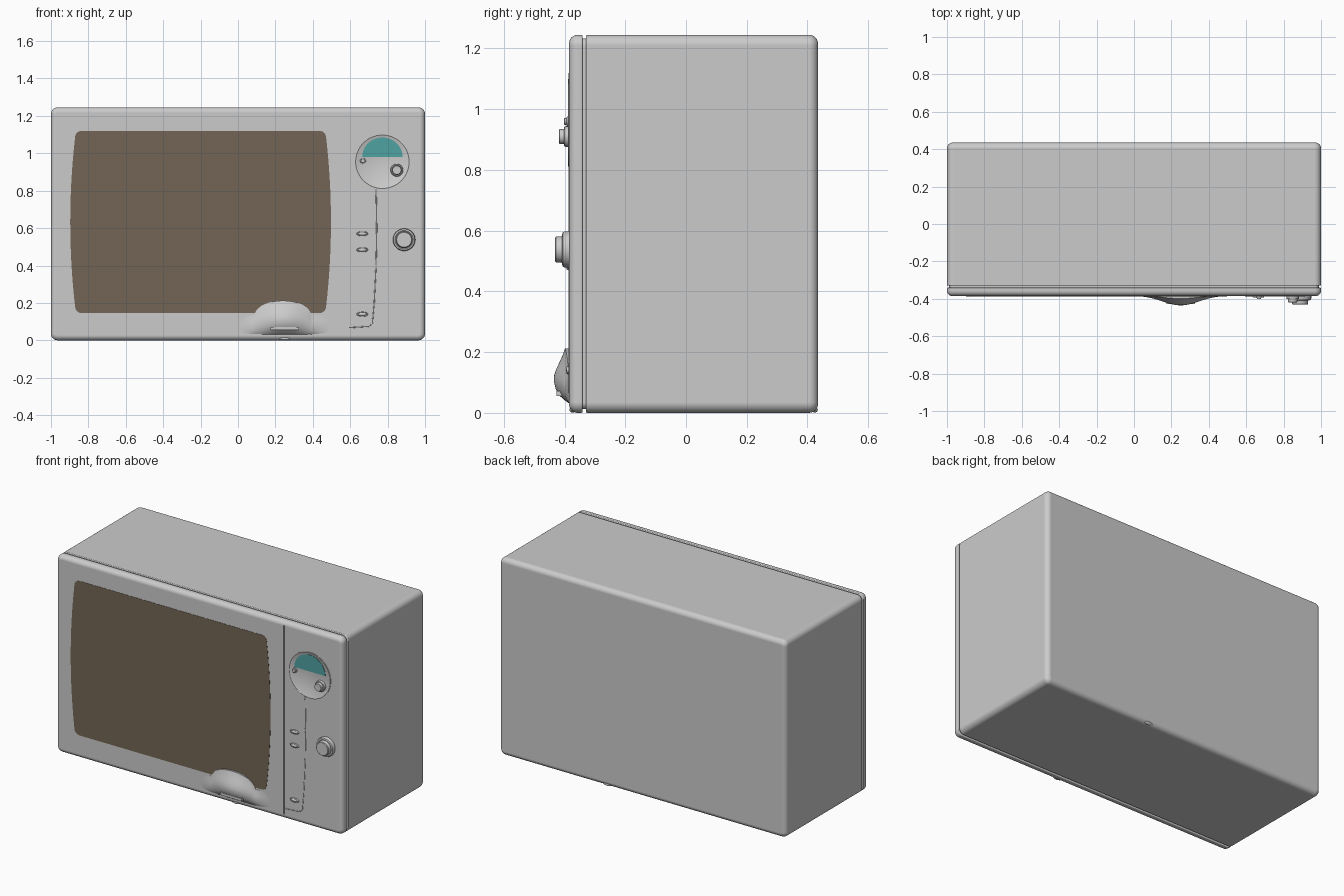
import bpy, bmesh, math
from math import sin, cos, pi, exp, sqrt

if "Cube" in bpy.data.objects:
    bpy.data.objects.remove(bpy.data.objects["Cube"])

FRONT = -0.385
W, H = 1.0, 1.245


def finish(name, bm, color=None, angle=35, weighted=False):
    bmesh.ops.remove_doubles(bm, verts=bm.verts, dist=1e-6)
    bmesh.ops.recalc_face_normals(bm, faces=bm.faces)
    me = bpy.data.meshes.new(name)
    bm.to_mesh(me)
    bm.free()
    ob = bpy.data.objects.new(name, me)
    bpy.context.collection.objects.link(ob)
    if color:
        mat = bpy.data.materials.new(name + "_material")
        mat.diffuse_color = (*color, 1)
        mat.use_nodes = True
        mat.node_tree.nodes["Principled BSDF"].inputs["Base Color"].default_value = mat.diffuse_color
        me.materials.append(mat)
    bpy.ops.object.select_all(action='DESELECT')
    ob.select_set(True)
    bpy.context.view_layer.objects.active = ob
    bpy.ops.object.shade_smooth_by_angle(angle=math.radians(angle))
    if weighted:
        ob.modifiers.new("weighted", 'WEIGHTED_NORMAL').keep_sharp = True
    return ob


def loft(bm, rings, closed=True, caps=True):
    vs = [[bm.verts.new(p) for p in ring] for ring in rings]
    n = len(vs[0])
    for a, b in zip(vs, vs[1:]):
        for i in range(n if closed else n - 1):
            j = (i + 1) % n
            bm.faces.new((a[i], a[j], b[j], b[i]))
    if caps:
        bm.faces.new(vs[0])
        bm.faces.new(vs[-1])


def rounded_ring(y, inset, r=0.035, seg=6):
    rr = max(r - inset, 0.002)
    w, h = W - inset - rr, H / 2 - inset - rr
    pts = []
    for k, (sx, sz) in enumerate([(1, 1), (-1, 1), (-1, -1), (1, -1)]):
        for i in range(seg + 1):
            a = (k + i / seg) * pi / 2
            pts.append((sx * w + rr * cos(a), y, H / 2 + sz * h + rr * sin(a)))
    return pts


def fillet(y_edge, r, direction, seg=6):
    """(y, inset) pairs running from the side wall round to an end face."""
    return [(y_edge + direction * r * (sin(i / seg * pi / 2) - 1), r * (1 - cos(i / seg * pi / 2)))
            for i in range(seg + 1)]


def shell(name, rings):
    bm = bmesh.new()
    loft(bm, [rounded_ring(y, d) for y, d in rings])
    return finish(name, bm, weighted=True)


def plate(name, outline, y0, y1, color=None):
    bm = bmesh.new()
    loft(bm, [[(x, y, z) for x, z in outline] for y in (y0, y1)])
    return finish(name, bm, color)


def lathe(name, x, z, profile, sx=1, sz=1, n=40):
    """Turned part on the front; profile is (radius, depth out of the panel)."""
    bm = bmesh.new()
    loft(bm, [[(x + sx * r * cos(2 * pi * i / n), FRONT - d, z + sz * r * sin(2 * pi * i / n))
               for i in range(n)] for r, d in profile])
    return finish(name, bm)


# Case: main body, recessed seam and front frame
shell("body", fillet(-0.33, 0.005, -1, 3)[::-1] + fillet(0.435, 0.03, 1))
shell("seam_neck", [(-0.35, 0.012), (-0.32, 0.012)])
frame = shell("front_frame", fillet(FRONT, 0.028, -1)[::-1] + fillet(-0.34, 0.005, 1, 3))

# Groove between the door and the control panel
bpy.ops.mesh.primitive_cube_add(size=1, location=(0.59, FRONT, 0.625))
cutter = bpy.context.object
cutter.name = "groove_cutter"
cutter.scale = (0.008, 0.016, 1.19)
cutter.hide_render = True
cutter.hide_viewport = False
cut = frame.modifiers.new("groove", 'BOOLEAN')
cut.operation, cut.object, cut.solver = 'DIFFERENCE', cutter, 'EXACT'
bpy.context.view_layer.objects.active = frame
bpy.ops.object.modifier_move_to_index(modifier="groove", index=0)
bpy.ops.object.modifier_apply(modifier="groove")
bpy.data.objects.remove(cutter)

# Door window with bulging sides and rounded corners
half, corner, right = 0.487, 0.03, []
levels = [-half + corner * (1 - cos(i / 6 * pi / 2)) for i in range(7)]
levels += [(-half + corner) * (1 - i / 8) for i in range(1, 8)]
levels += [0] + [-z for z in reversed(levels)]
for z in levels:
    over = max(0, abs(z) - (half - corner))
    x = 0.697 - 0.03 * (z / half) ** 2 - corner + sqrt(max(0, corner ** 2 - over ** 2))
    right.append((x, z))
outline = right + [(-x, z) for x, z in reversed(right)]
plate("window", [(x - 0.2, z + 0.633) for x, z in outline], -0.38, -0.3865, (0.17, 0.13, 0.09))

# Door handle: a smooth lip swelling out of the door
section = [(0, 0), (0.06, 0.3), (0.14, 0.62), (0.26, 0.88), (0.4, 1), (0.52, 0.98),
           (0.65, 0.82), (0.78, 0.6), (0.9, 0.42), (1, 0.3), (1, -0.05)]
bm = bmesh.new()
columns = []
for i in range(65):
    x = -0.08 + 0.66 * i / 64
    swell = 0.052 * exp(-((x - 0.25) / 0.135) ** 2)
    top = 0.135 + 0.077 * sqrt(max(0, 1 - ((x - 0.24) / 0.15) ** 2))
    columns.append([(x, -0.383 - swell * d, 0.03 + (top - 0.03) * f) for f, d in section])
loft(bm, columns, closed=False, caps=False)
finish("door_handle", bm, angle=50)

# Finger catch under the handle and small tabs at the base
bpy.ops.mesh.primitive_cube_add(size=1, location=(0.25, -0.402, 0.064))
bpy.context.object.name = "handle_catch"
bpy.context.object.scale = (0.15, 0.05, 0.016)
for name, y in (("front_tab", -0.374), ("back_tab", 0.424)):
    bpy.ops.mesh.primitive_uv_sphere_add(segments=20, ring_count=10, location=(0.25, y, 0.01))
    bpy.context.object.name = name
    bpy.context.object.scale = (0.03, 0.01, 0.009)
    bpy.ops.object.shade_smooth()

# Round display plate with a half-disc screen
lathe("display_plate", 0.772, 0.955,
      [(0.146, -0.004), (0.146, 0.002), (0.143, 0.003), (0.14, 0.001)], n=64)
screen = [(0.772 + 0.108 * cos(pi * i / 32), 0.98 + 0.104 * sin(pi * i / 32)) for i in range(33)]
plate("display_screen", screen, -0.38, -0.388, (0.08, 0.36, 0.36))

# Knobs: the same stepped turning at several sizes
knob = [(1, -0.1), (1, 0.3), (0.95, 0.45), (0.82, 0.5), (0.75, 0.46), (0.72, 0.55),
        (0.72, 0.92), (0.66, 1), (0.5, 1)]
for name, x, z, r, d in (("main_knob", 0.888, 0.538, 0.06, 0.046),
                         ("display_knob", 0.849, 0.91, 0.034, 0.034),
                         ("display_button", 0.668, 0.96, 0.016, 0.016)):
    lathe(name, x, z, [(r * a, d * b) for a, b in knob])

# Oval push buttons
for i, z in enumerate((0.57, 0.484, 0.14)):
    lathe(f"oval_button_{i + 1}", 0.665, z,
          [(1, -0.003), (1, 0.004), (0.92, 0.008), (0.8, 0.008), (0.72, 0.004),
           (0.66, 0.006), (0.4, 0.009), (0.1, 0.01)], sx=0.031, sz=0.013)

# Fine trim line running from the display down to the door groove
path = [(0.738, 0.81), (0.742, 0.6), (0.738, 0.4), (0.728, 0.2), (0.718, 0.09), (0.7, 0.075), (0.594, 0.068)]
bm = bmesh.new()
rings = []
for i, (x, z) in enumerate(path):
    a, b = path[max(i - 1, 0)], path[min(i + 1, len(path) - 1)]
    dx, dz = b[0] - a[0], b[1] - a[1]
    s = 0.003 / math.hypot(dx, dz)
    rings.append([(x + s * dz * cos(t * pi / 3), FRONT - 0.002 * sin(t * pi / 3), z - s * dx * cos(t * pi / 3))
                  for t in range(6)])
loft(bm, rings)
finish("panel_trim", bm, angle=70)
